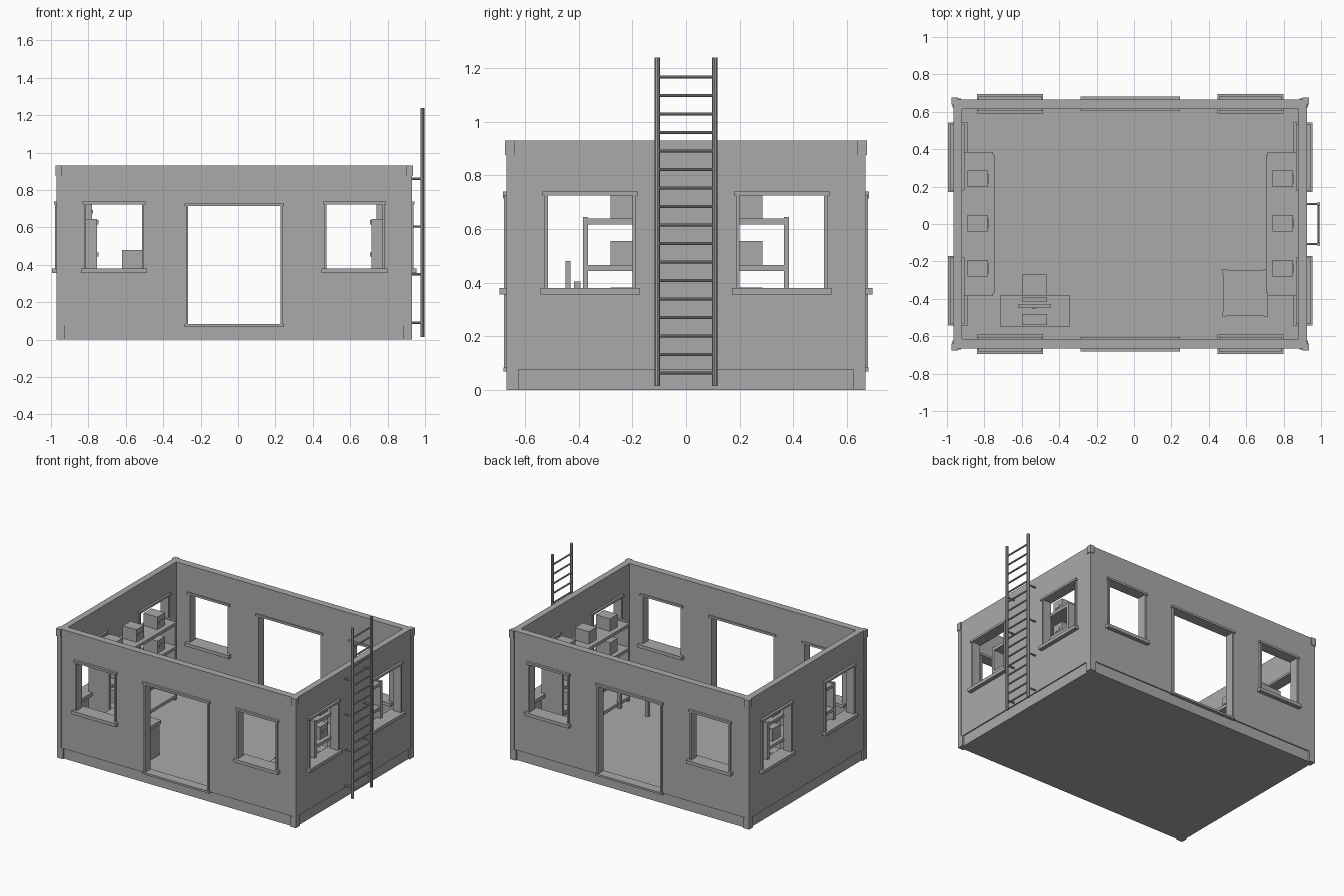
import bpy, math

if "Cube" in bpy.data.objects:
    bpy.data.objects.remove(bpy.data.objects["Cube"])

CX = -0.02           # centre of the building in x (the ladder shifts it)
HX, HY = 0.95, 0.67  # half sizes of the building
FLOOR, TOP = 0.075, 0.93

grey = bpy.data.materials.new("plain grey")
grey.diffuse_color = (0.40, 0.40, 0.40, 1)
grey.use_nodes = True
grey.node_tree.nodes["Principled BSDF"].inputs["Base Color"].default_value = grey.diffuse_color


def box(name, x0, x1, y0, y1, z0, z1):
    x0, x1 = sorted((x0, x1))
    y0, y1 = sorted((y0, y1))
    bpy.ops.mesh.primitive_cube_add(size=1, location=((x0 + x1) / 2, (y0 + y1) / 2, (z0 + z1) / 2))
    o = bpy.context.object
    o.name = name
    o.scale = (x1 - x0, y1 - y0, z1 - z0)
    bpy.ops.object.transform_apply(location=False, rotation=False, scale=True)
    o.data.materials.append(grey)
    return o


def rod(name, r, length, loc, rot=(0, 0, 0)):
    bpy.ops.mesh.primitive_cylinder_add(vertices=8, radius=r, depth=length, location=loc, rotation=rot)
    o = bpy.context.object
    o.name = name
    o.data.materials.append(grey)
    return o


def cut(target, cutter):
    m = target.modifiers.new("cut", 'BOOLEAN')
    m.operation, m.solver, m.object = 'DIFFERENCE', 'EXACT', cutter
    bpy.context.view_layer.objects.active = target
    bpy.ops.object.modifier_apply(modifier=m.name)
    bpy.data.objects.remove(cutter)


# Floor slab and walls with openings
box("floor_slab", CX - HX + 0.012, CX + HX - 0.012, -HY + 0.012, HY - 0.012, 0, FLOOR)
walls = box("walls", CX - HX + 0.004, CX + HX - 0.004, -HY + 0.004, HY - 0.004, FLOOR, TOP)
cut(walls, box("cutter", CX - 0.90, CX + 0.90, -0.615, 0.615, -0.1, 1.1))
WIN_Z, DOOR_Z = (0.38, 0.725), (FLOOR, 0.715)
front_openings = [("window", -0.643, 0.149, WIN_Z), ("door", 0, 0.247, DOOR_Z), ("window", 0.643, 0.149, WIN_Z)]
side_openings = [("window", -0.357, 0.158, WIN_Z), ("window", 0.357, 0.158, WIN_Z)]
for _, c, h, (z0, z1) in front_openings:
    cut(walls, box("cutter", CX + c - h, CX + c + h, -1, 1, z0 - (0.05 if z0 == FLOOR else 0), z1))
for _, c, h, (z0, z1) in side_openings:
    cut(walls, box("cutter", -1.5, 1.5, c - h, c + h, z0, z1))

# Corner posts with wider feet
for sx in (-1, 1):
    for sy in (-1, 1):
        ox, oy = CX + sx * HX, sy * HY
        box("corner_post", ox, ox - sx * 0.03, oy, oy - sy * 0.03, FLOOR, TOP)
        box("corner_foot", ox, ox - sx * 0.046, oy, oy - sy * 0.046, 0, FLOOR)
        # small cap at the top of each corner
        box("corner_cap", ox + sx * 0.005, ox - sx * 0.03, oy + sy * 0.005, oy - sy * 0.03, 0.875, TOP)


def frame(kind, c, h, zr, place):
    """Trim round an opening; place(u0, u1, d0, d1, z0, z1, name), d measured outward from the wall face."""
    z0, z1 = zr
    win = kind == "window"
    for s in (-1, 1):
        place(c + s * h, c + s * (h + 0.012), -0.058, 0.008, z0, z1, kind + "_jamb")
    place(c - h - 0.02, c + h + 0.02, -0.065, 0.013, z1 - 0.001, z1 + 0.014, kind + "_lintel")
    if win:
        place(c - h - 0.027, c + h + 0.027, -0.08, 0.025, z0 - 0.024, z0, "window_sill")
    else:
        place(c - h - 0.02, c + h + 0.02, -0.06, 0.01, z0 - 0.006, z0 + 0.008, "door_threshold")


# Frames on all four walls
for s in (-1, 1):
    for kind, c, h, zr in front_openings:
        frame(kind, c, h, zr, lambda u0, u1, d0, d1, z0, z1, n:
              box(n, CX + u0, CX + u1, s * (HY + d0), s * (HY + d1), z0, z1))
    for kind, c, h, zr in side_openings:
        frame(kind, c, h, zr, lambda u0, u1, d0, d1, z0, z1, n:
              box(n, CX + s * (HX + d0), CX + s * (HX + d1), u0, u1, z0, z1))

# Ladder on the right wall
for y in (-0.107, 0.107):
    rod("ladder_rail", 0.01, 1.225, (0.986, y, 0.6275))
    for z in (0.09, 0.35, 0.605, 0.86):
        rod("ladder_bracket", 0.006, 0.066, (0.953, y, z), (0, math.pi / 2, 0))
for i in range(17):
    rod("ladder_rung", 0.006, 0.214, (0.986, 0, 0.063 + i * 0.069), (math.pi / 2, 0, 0))

# Shelf units with labelled boxes, left and right
for s in (-1, 1):
    back, front = CX + s * 0.90, CX + s * 0.735
    for y in (-0.375, 0.375):
        box("shelf_side", back, front, y - 0.01, y + 0.01, FLOOR, 0.645)
    for z in (0.105, 0.28, 0.455, 0.628):
        box("shelf_board", back, front - s * 0.01, -0.37, 0.37, z - 0.011, z + 0.011)
    mid = CX + s * 0.815
    for z in (0.291, 0.466, 0.639):
        for y in (-0.237, 0.004, 0.242):
            box("storage_box", mid - 0.055, mid + 0.055, y - 0.044, y + 0.044, z, z + 0.09)
            box("box_label", mid + 0.055, mid + 0.059, y - 0.025, y + 0.025, z + 0.035, z + 0.055)

# Desk with screen and keyboard
box("desk_top", -0.715, -0.345, -0.55, -0.38, 0.30, 0.325)
for x in (-0.705, -0.375):
    box("desk_side", x, x + 0.02, -0.545, -0.385, FLOOR, 0.30)
box("screen", -0.62, -0.445, -0.449, -0.43, 0.36, 0.48)
box("screen_stand", -0.545, -0.52, -0.452, -0.438, 0.325, 0.38)
box("screen_foot", -0.575, -0.49, -0.46, -0.425, 0.325, 0.331)
box("keyboard", -0.60, -0.465, -0.54, -0.48, 0.325, 0.335)

# Chair
box("chair_seat", -0.60, -0.465, -0.385, -0.27, 0.205, 0.225)
box("chair_back", -0.60, -0.465, -0.418, -0.393, 0.27, 0.405)
box("chair_back_support", -0.545, -0.52, -0.40, -0.38, 0.205, 0.33)
rod("chair_post", 0.012, 0.13, (-0.532, -0.328, 0.14))
box("chair_base", -0.58, -0.485, -0.375, -0.28, FLOOR, 0.09)

# Low table
box("table_top", 0.475, 0.715, -0.49, -0.245, 0.205, 0.225)
for x in (0.485, 0.705):
    for y in (-0.482, -0.253):
        box("table_leg", x - 0.012, x + 0.012, y - 0.012, y + 0.012, FLOOR, 0.23)
